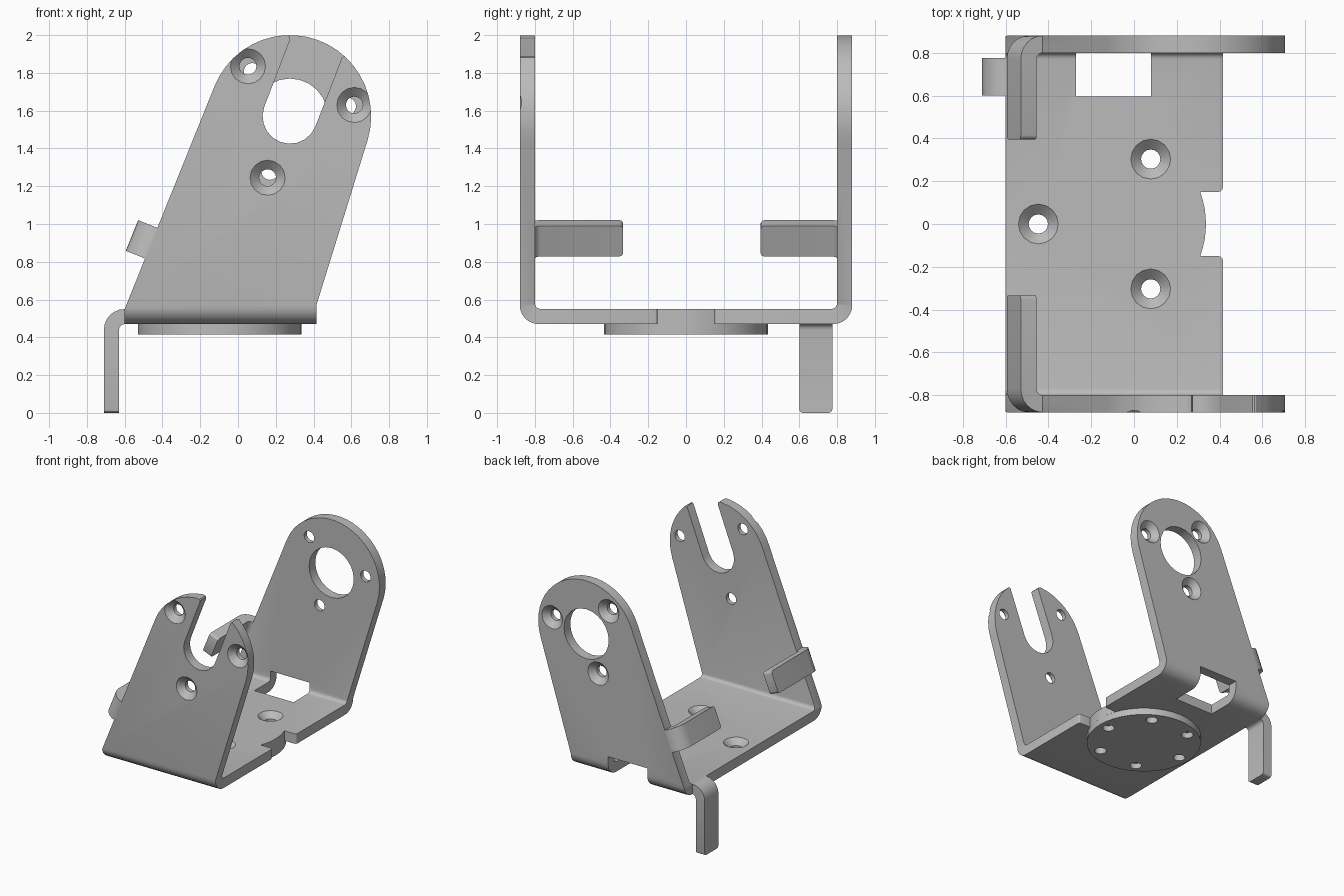
import bpy, bmesh
from math import sin, cos, pi, radians
from mathutils import Vector, Matrix

if "Cube" in bpy.data.objects:
    bpy.data.objects.remove(bpy.data.objects["Cube"])

X, Y, Z = Vector((1, 0, 0)), Vector((0, 1, 0)), Vector((0, 0, 1))

grey = bpy.data.materials.new("metal grey")
grey.use_nodes = True
grey.diffuse_color = (0.5, 0.5, 0.5, 1)
grey.node_tree.nodes["Principled BSDF"].inputs["Base Color"].default_value = (0.5, 0.5, 0.5, 1)


def arc(cx, cy, r, a0, a1, n):
    angles = [radians(a0 + (a1 - a0) * i / n) for i in range(n + 1)]
    return [(cx + r * cos(a), cy + r * sin(a)) for a in angles]


def loft(name, rings):
    """Closed solid through rings of equal point count."""
    bm = bmesh.new()
    loops = [[bm.verts.new(p) for p in ring] for ring in rings]
    n = len(loops[0])
    for lo, hi in zip(loops, loops[1:]):
        for i in range(n):
            j = (i + 1) % n
            bm.faces.new((lo[i], lo[j], hi[j], hi[i]))
    bm.faces.new(loops[0][::-1])
    bm.faces.new(loops[-1])
    bmesh.ops.recalc_face_normals(bm, faces=bm.faces)
    mesh = bpy.data.meshes.new(name)
    bm.to_mesh(mesh)
    bm.free()
    mesh.materials.append(grey)
    ob = bpy.data.objects.new(name, mesh)
    bpy.context.collection.objects.link(ob)
    return ob


def prism(name, outline, a, b, start, end):
    """Extrude a 2D outline, drawn on axes a and b, from start to end."""
    flat = [a * p + b * q for p, q in outline]
    return loft(name, [[v + start for v in flat], [v + end for v in flat]])


def lathe(name, profile, origin, axis, sides=16):
    """Revolve (radius, height) pairs about an axis through origin."""
    side = X if abs(axis.x) < 0.5 else Y
    other = axis.cross(side)
    return loft(name, [[origin + axis * h + side * p + other * q
                        for p, q in arc(0, 0, r, 0, 360, sides)[:-1]]
                       for r, h in profile])


def activate(ob):
    bpy.ops.object.select_all(action='DESELECT')
    ob.select_set(True)
    bpy.context.view_layer.objects.active = ob


def boolean(ob, cutter, operation='DIFFERENCE', keep=False):
    cutter.hide_render = True
    mod = ob.modifiers.new("cut", 'BOOLEAN')
    mod.operation, mod.object, mod.solver = operation, cutter, 'EXACT'
    activate(ob)
    bpy.ops.object.modifier_apply(modifier=mod.name)
    if not keep:
        bpy.data.objects.remove(cutter)


def round_corner(ob, point, axis, radius):
    """Round the sharpest edge running along axis close to point."""
    bm = bmesh.new()
    bm.from_mesh(ob.data)
    near = []
    for e in bm.edges:
        d = e.verts[1].co - e.verts[0].co
        mid = (e.verts[0].co + e.verts[1].co) / 2
        if (len(e.link_faces) == 2 and d.length > 0.02 and (mid - point).length < 0.08
                and abs(d.normalized().dot(axis)) > 0.99):
            near.append(e)
    if near:
        sharp = max(near, key=lambda e: e.calc_face_angle())
        bmesh.ops.bevel(bm, geom=[sharp], offset=radius, segments=3, profile=0.5,
                        affect='EDGES', clamp_overlap=True)
    bm.to_mesh(ob.data)
    bm.free()


def countersink(point, axis):
    """Screw hole cutter; axis points out of the countersunk face."""
    return lathe("screw_cutter", [(0.045, -0.25), (0.045, -0.045), (0.093, 0), (0.093, 0.02)],
                 point, axis)


# Bent channel: U section along x, trimmed to the leaning side outline
half = [(0.80, 2.1)] + arc(0.77, 0.58, 0.03, 0, -90, 4)
outer = arc(0.78, 0.57, 0.10, -90, 0, 6) + [(0.88, 2.1)]
right = outer + half
left = [(-p, q) for p, q in right[::-1]]
bracket = prism("bracket", right + left, Y, Z, X * -1, X)

head = Vector((0.275, 0, 1.57))
outline = [(-0.6, 0.3), (0.415, 0.3), (0.415, 0.57)]
outline += arc(head.x, head.z, 0.43, -17, 158, 22) + [(-0.6, 0.55)]
boolean(bracket, prism("trim", outline, X, Z, Y * -1.2, Y * 1.2), 'INTERSECT')

# Open slot in the front plate, round hole in the back plate
lean = Vector((0.36, 0, 0.933)).normalized()
across = Vector((lean.z, 0, -lean.x))
slot = arc(0, 0, 0.145, 180, 360, 10) + [(0.145, 0.8), (-0.145, 0.8)]
boolean(bracket, prism("slot_cutter", slot, across, lean, head - Y, head - Y * 0.6))
boolean(bracket, lathe("hole_cutter", [(0.2, 0.6), (0.2, 1)], head, Y, 24))

# Countersunk screw holes in both plates
for side, reach in ((-1, 0.346), (1, 0.31)):
    for angle in (10, 130, 250):
        a = radians(angle)
        spot = head + Vector((cos(a), 0, sin(a))) * reach + Y * side * 0.88
        boolean(bracket, countersink(spot, Y * side))

# Window through the floor and the back bend
window = [(-0.27, 0.4), (0.08, 0.4), (0.08, 0.63), (-0.27, 0.63)]
boolean(bracket, prism("window_cutter", window, X, Z, Y * 0.595, Y))

# Floor notch that follows the disc edge
hub = Vector((-0.097, 0, 0))
notch = arc(hub.x, 0, 0.433, -20.3, 20.3, 8) + [(0.6, 0.15), (0.6, -0.15)]
boolean(bracket, prism("notch_cutter", notch, X, Y, Z * 0.4, Z * 0.6))

# Mounting disc with three through holes and three blind ones
disc = lathe("mounting_disc", [(0.433, 0.415), (0.433, 0.47)], hub, Z, 40)
for i in range(6):
    a = radians(60 * i)
    spot = hub + Vector((cos(a), sin(a), 0)) * 0.35
    if i % 2:
        cutter = countersink(spot + Z * 0.55, Z)
        boolean(bracket, cutter, keep=True)
        boolean(disc, cutter)
    else:
        boolean(disc, lathe("blind_cutter", [(0.045, 0.3), (0.045, 0.46)], spot, Z))

# Rounded slot tips and notch corners
for tip in ((0.27, -0.84, 1.99), (0.55, -0.84, 1.89)):
    round_corner(bracket, Vector(tip), Y, 0.03)
for side in (-1, 1):
    round_corner(bracket, Vector((0.415, side * 0.15, 0.51)), Z, 0.02)


def flange(name, centre, out, back, along, length, width):
    """Strip bent from an edge: leaves towards out, then runs against back."""
    section = arc(0, 0, 0.11, 90, 0, 6) + [(0.11, -length), (0.03, -length)]
    section += arc(0, 0, 0.03, 0, 90, 4)
    ob = prism(name, section, out, back, centre, centre + along * width)
    for t in (0, width):
        round_corner(ob, centre + out * 0.07 - back * length + along * t, out, 0.02)
    return ob


# Tabs bent inward from the leaning edges, and the leg bent down from the floor
edge = Vector((0.374, 0, 0.927)).normalized()
normal = Vector((-edge.z, 0, edge.x))
start = Vector((-0.6, 0, 0.55)) + edge * 0.288
front_tab = flange("front_tab", start - Y * 0.77, normal, -Y, edge, 0.437, 0.175)
back_tab = flange("back_tab", start + Y * 0.77, normal, Y, edge, 0.375, 0.175)
leg = flange("leg", Vector((-0.6, 0.6, 0.44)), -X, Z, Y, 0.44, 0.175)

for ob in (bracket, disc, front_tab, back_tab, leg):
    activate(ob)
    bpy.ops.object.shade_smooth_by_angle(angle=radians(30))
